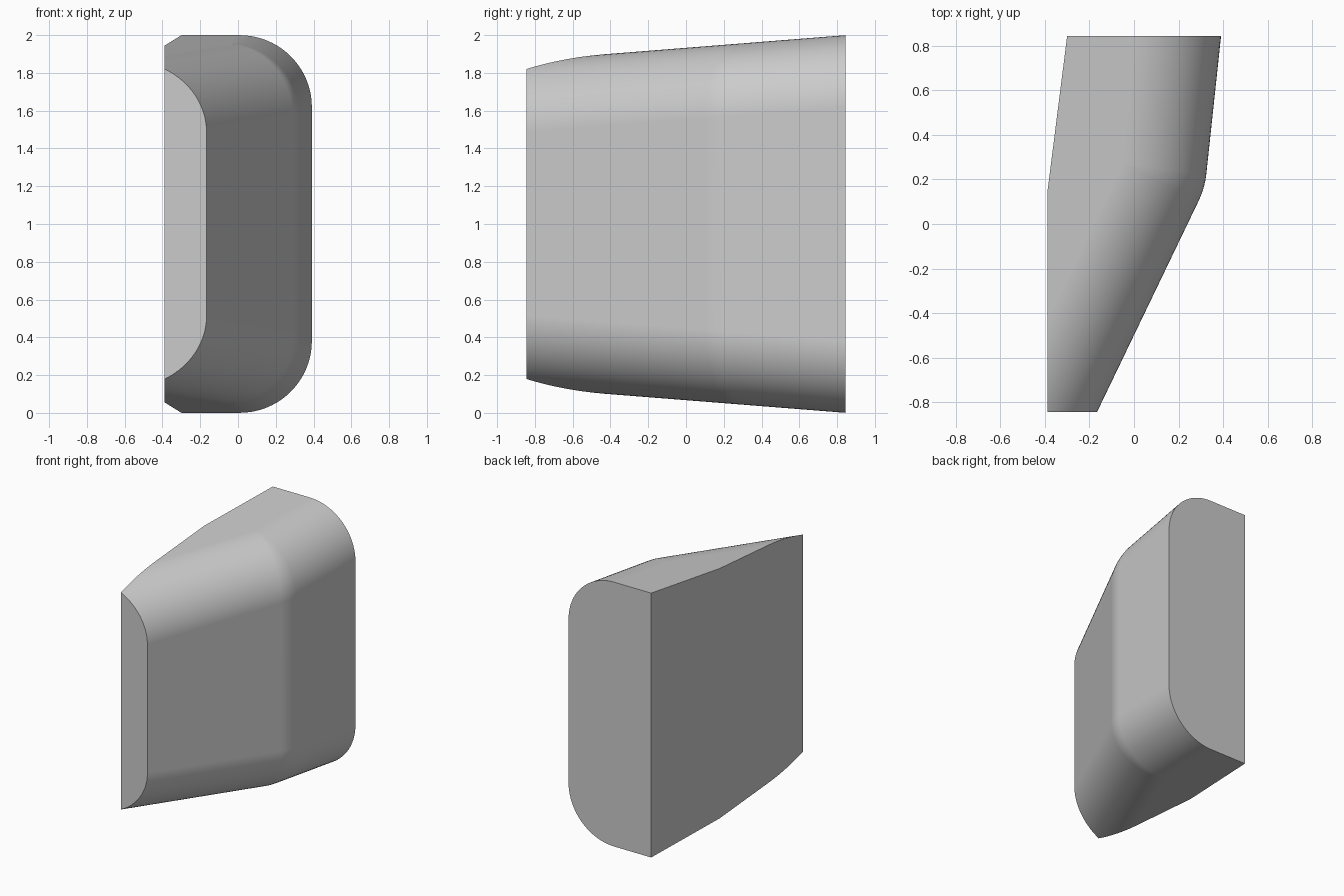
import bpy, bmesh
from math import radians, sin, cos, pi
from mathutils import Vector

cube = bpy.data.objects.get("Cube")
if cube:
    bpy.data.objects.remove(cube, do_unlink=True)

RADIUS = 0.38                                # edge rounding, also the plan bend
CENTRE = Vector((-0.053, 0.267))             # centre of the plan bend
REAR, FRONT = radians(6.1), radians(25.7)    # lean of the two outer walls
BEND_STEPS, ROUND_STEPS = 10, 20
REACH = 1.7


def wall_normal(a):
    return Vector((cos(a), -sin(a)))


def half_height(y):
    return 0.866 + 0.079 * (y + 0.845)


def station(a, shift):
    """Closed section square to the outer wall, slid along it by shift."""
    n, along = wall_normal(a), Vector((sin(a), cos(a)))
    base = CENTRE + along * shift
    upper = [(Vector((-1.6, base.y)), half_height(base.y))]
    for i in range(ROUND_STEPS + 1):
        t = pi / 2 * (1 - i / ROUND_STEPS)
        p = base + n * RADIUS * cos(t)
        upper.append((p, half_height(p.y) - RADIUS * (1 - sin(t))))
    return ([Vector((p.x, p.y, 1 + h)) for p, h in upper]
            + [Vector((p.x, p.y, 1 - h)) for p, h in reversed(upper)])


# Oversized rounded shell: rear wall, bend, front wall
stations = [station(REAR, REACH)]
for k in range(BEND_STEPS + 1):
    stations.append(station(REAR + (FRONT - REAR) * k / BEND_STEPS, 0))
stations.append(station(FRONT, -REACH))

bm = bmesh.new()
rings = [[bm.verts.new(p) for p in s] for s in stations]
for a, b in zip(rings, rings[1:]):
    for i in range(len(a)):
        j = (i + 1) % len(a)
        bm.faces.new((a[i], a[j], b[j], b[i]))
bm.faces.new(rings[0])
bm.faces.new(rings[-1][::-1])
bmesh.ops.remove_doubles(bm, verts=bm.verts, dist=1e-5)

# Trim to the flat ends and the two-plane inner side
trims = [((0, 0.845, 0), (0, 1, 0)),
         ((0, -0.845, 0), (0, -1, 0)),
         ((-0.388, 0, 0), (-1, 0, 0)),
         ((-0.388, 0.15, 0), (-0.695, 0.088, 0))]
for co, no in trims:
    cut = bmesh.ops.bisect_plane(
        bm, geom=bm.verts[:] + bm.edges[:] + bm.faces[:], dist=1e-6,
        plane_co=co, plane_no=no, clear_outer=True)
    rim = [e for e in cut["geom_cut"] if isinstance(e, bmesh.types.BMEdge)]
    bmesh.ops.holes_fill(bm, edges=rim, sides=0)
bmesh.ops.recalc_face_normals(bm, faces=bm.faces)

mesh = bpy.data.meshes.new("rounded_housing")
bm.to_mesh(mesh)
bm.free()
housing = bpy.data.objects.new("rounded_housing", mesh)
bpy.context.collection.objects.link(housing)

# Plain grey
grey = bpy.data.materials.new("plain_grey")
grey.use_nodes = True
colour = (0.6, 0.6, 0.6, 1)
grey.diffuse_color = colour
grey.node_tree.nodes["Principled BSDF"].inputs["Base Color"].default_value = colour
mesh.materials.append(grey)

# Smooth roundings, crisp trimmed edges
bpy.ops.object.select_all(action="DESELECT")
housing.select_set(True)
bpy.context.view_layer.objects.active = housing
bpy.ops.object.shade_smooth_by_angle(angle=radians(22))
weighted = housing.modifiers.new("flat_panels", "WEIGHTED_NORMAL")
weighted.keep_sharp = True
